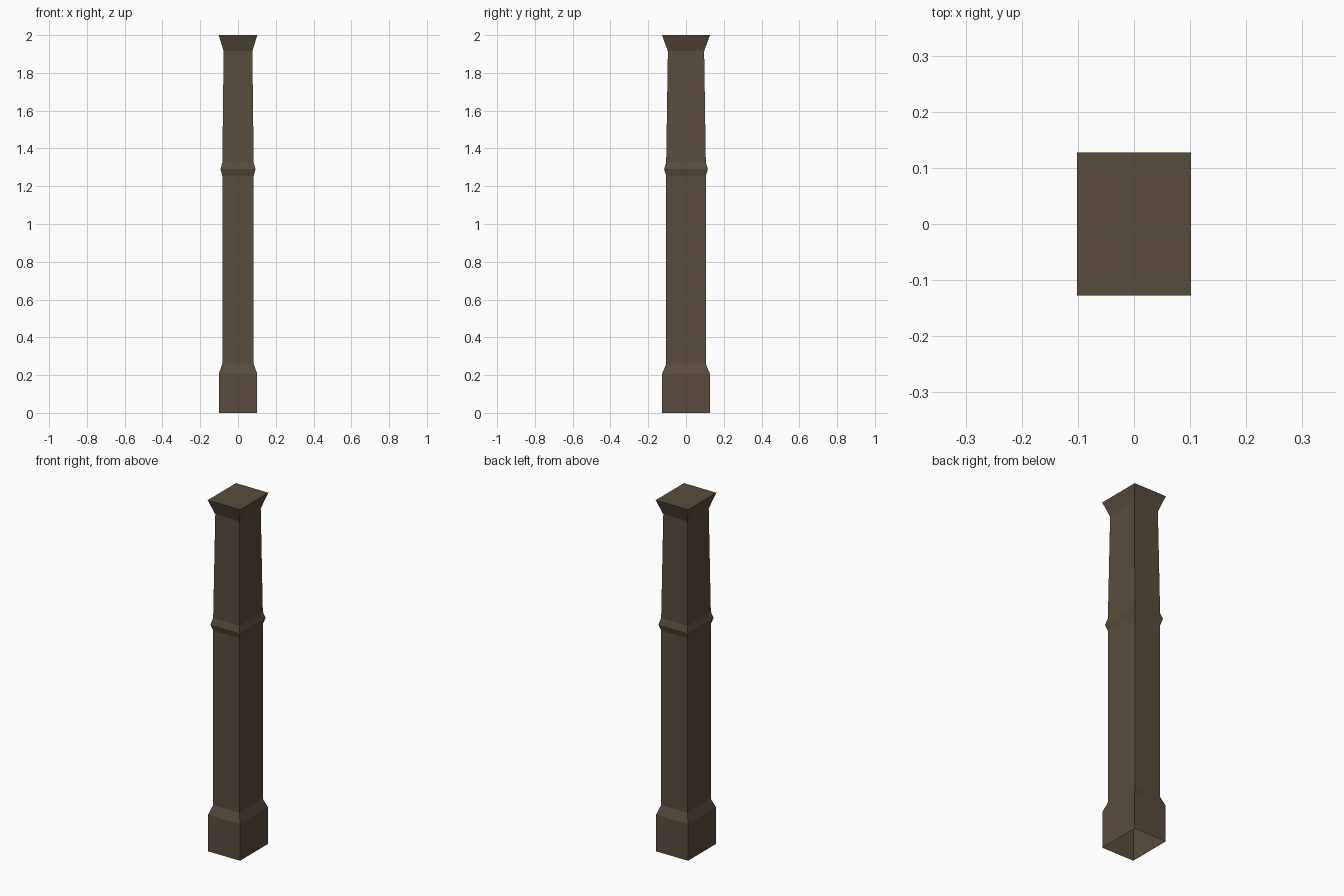
import bpy, bmesh

if "Cube" in bpy.data.objects:
    bpy.data.objects.remove(bpy.data.objects["Cube"])

# Dark weathered wood, the single colour of the post
wood = bpy.data.materials.new("dark_brown_wood")
wood.diffuse_color = (0.098, 0.073, 0.046, 1.0)
wood.use_nodes = True
wood.node_tree.nodes["Principled BSDF"].inputs["Base Color"].default_value = wood.diffuse_color

# Profile from bottom to top: (half width x, half depth y, height z)
PROFILE = [
    (0.101, 0.126, 0.0),    # plinth
    (0.101, 0.126, 0.208),
    (0.083, 0.105, 0.26),   # shaft
    (0.083, 0.105, 1.255),
    (0.0925, 0.116, 1.29),  # collar
    (0.083, 0.105, 1.325),
    (0.076, 0.096, 1.915),  # tapered upper shaft
    (0.102, 0.127, 2.0),    # flared capital
]

bm = bmesh.new()
rings = [[bm.verts.new((sx * hx, sy * hy, z))
          for sx, sy in ((-1, -1), (1, -1), (1, 1), (-1, 1))]
         for hx, hy, z in PROFILE]

# Side walls
for low, high in zip(rings, rings[1:]):
    for i in range(4):
        j = (i + 1) % 4
        bm.faces.new((low[i], low[j], high[j], high[i]))

# Flat top; the underside stays open
bm.faces.new(rings[-1])

mesh = bpy.data.meshes.new("square_post")
bm.to_mesh(mesh)
bm.free()
mesh.materials.append(wood)
post = bpy.data.objects.new("square_post", mesh)
bpy.context.collection.objects.link(post)
